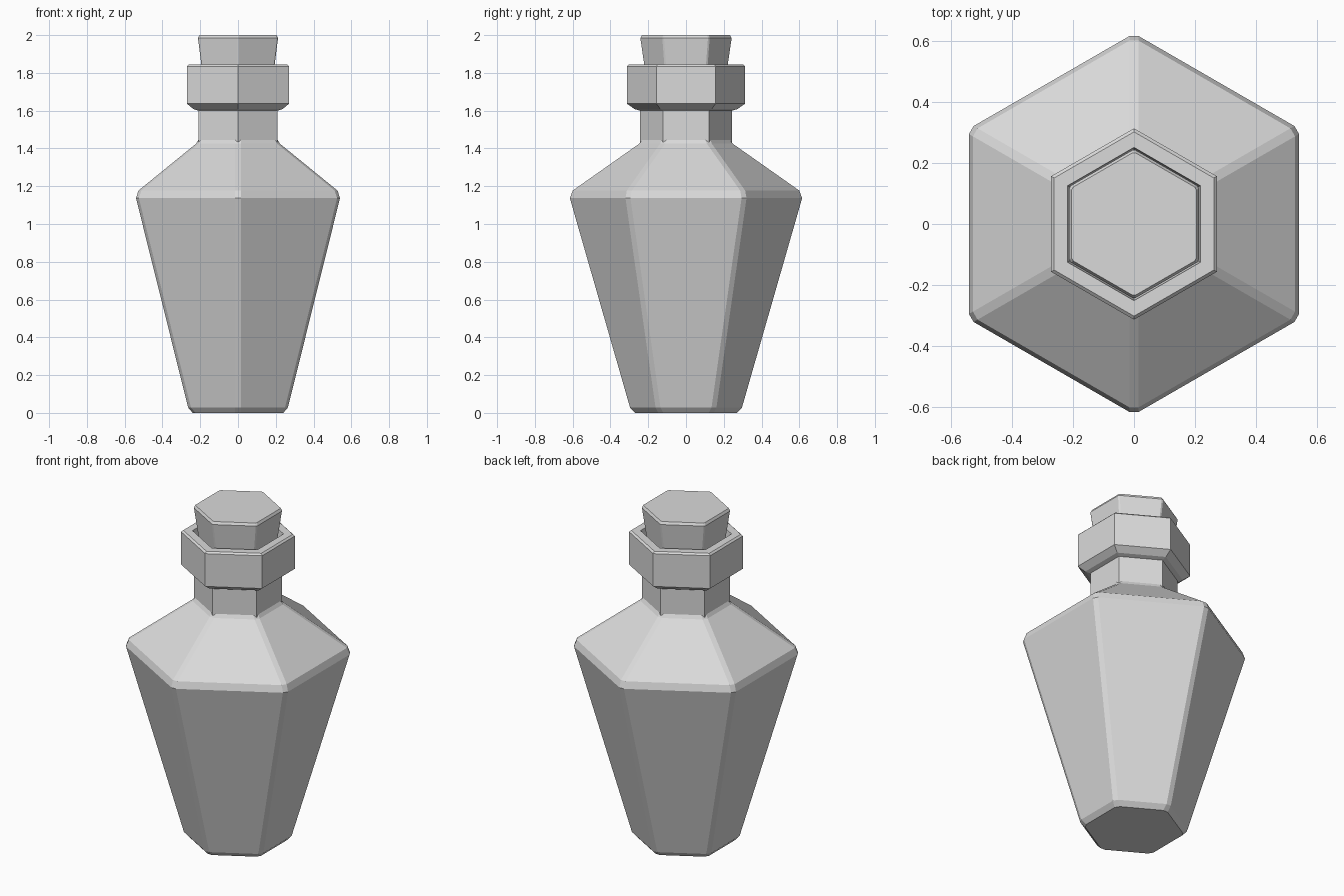
import bpy, bmesh
from math import cos, sin, tan, radians

cube = bpy.data.objects.get("Cube")
if cube:
    bpy.data.objects.remove(cube, do_unlink=True)

grey = bpy.data.materials.new("plain_grey")
grey.use_nodes = True
colour = (0.7, 0.7, 0.7, 1)
grey.diffuse_color = colour
grey.node_tree.nodes["Principled BSDF"].inputs["Base Color"].default_value = colour


def hex_ring(bm, apothem, z, cut):
    """Hexagon with flats facing +-x; cut trims each corner along its edges."""
    half = apothem * tan(radians(30)) - cut
    ring = []
    for k in range(6):
        a = radians(60 * k)
        sides = (-half, half) if cut else (half,)
        for s in sides:
            ring.append(bm.verts.new((apothem * cos(a) - s * sin(a),
                                      apothem * sin(a) + s * cos(a), z)))
    return ring


def hex_loft(name, profile, cut=0):
    """Stack hexagons along a profile of (apothem, height) and cap both ends."""
    bm = bmesh.new()
    rings = [hex_ring(bm, r, z, cut) for r, z in profile]
    for low, high in zip(rings, rings[1:]):
        n = len(low)
        for i in range(n):
            j = (i + 1) % n
            bm.faces.new((low[i], low[j], high[j], high[i]))
    bm.faces.new(rings[0][::-1])
    bm.faces.new(rings[-1])
    bmesh.ops.recalc_face_normals(bm, faces=bm.faces)
    mesh = bpy.data.meshes.new(name)
    bm.to_mesh(mesh)
    bm.free()
    mesh.materials.append(grey)
    obj = bpy.data.objects.new(name, mesh)
    bpy.context.collection.objects.link(obj)
    return obj


# Tapered body with chamfered base, shoulder and upright edges
hex_loft("bottle_body", [(0.24, 0), (0.264, 0.028), (0.54, 1.137),
                         (0.527, 1.177), (0.222, 1.425), (0.21, 1.445)], cut=0.0175)

# Neck and collar, with a recess for the stopper
hex_loft("neck_and_collar", [(0.21, 1.41), (0.21, 1.6), (0.235, 1.608), (0.271, 1.637),
                             (0.271, 1.835), (0.261, 1.845), (0.217, 1.845), (0.195, 1.66)])

# Stopper, narrowing downwards into the collar
hex_loft("stopper", [(0.168, 1.64), (0.212, 1.985), (0.204, 2.0)], cut=0.006)
